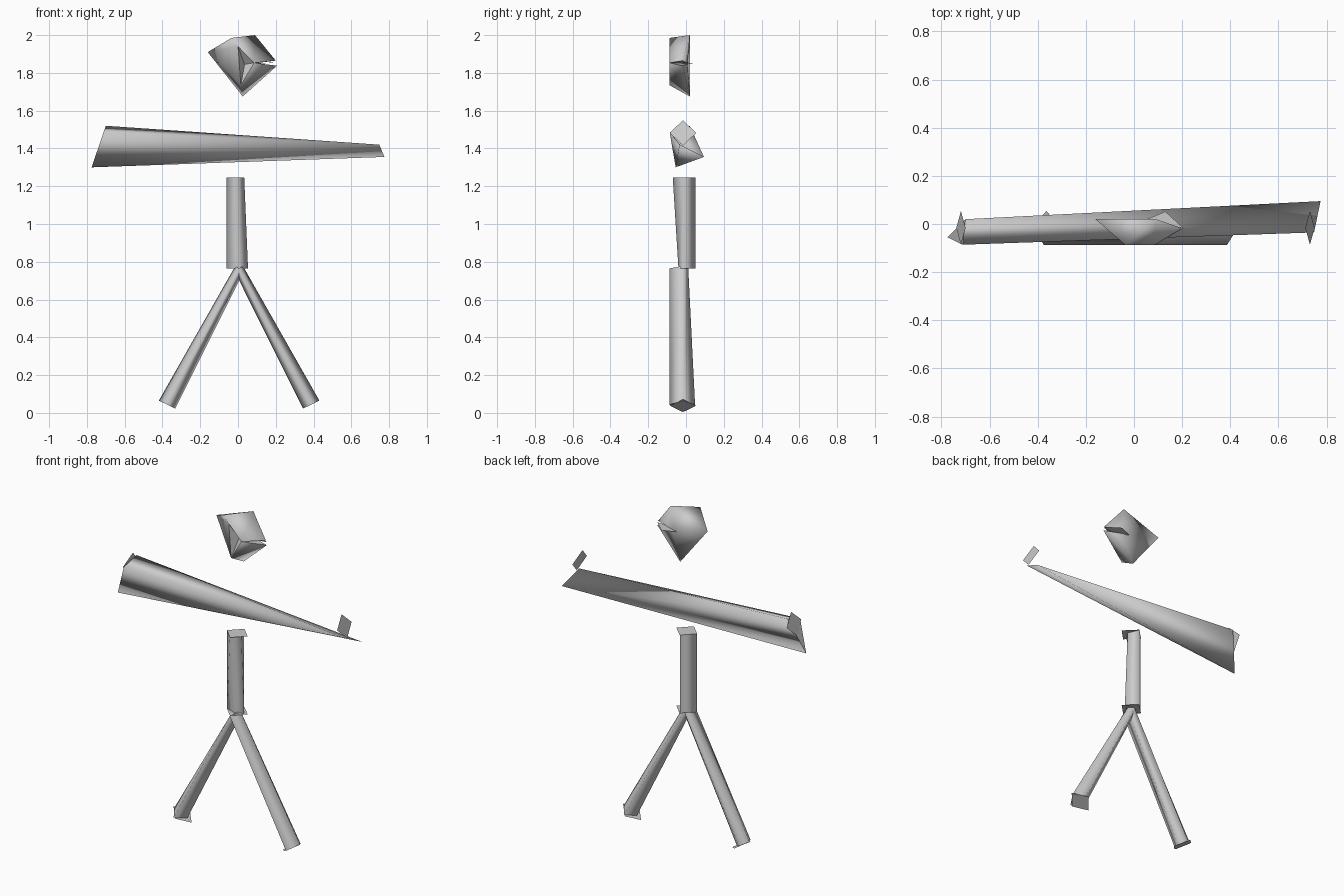
import bpy, bmesh, math
from mathutils import Vector

if "Cube" in bpy.data.objects:
    bpy.data.objects.remove(bpy.data.objects["Cube"])

grey = bpy.data.materials.new("light grey")
grey.diffuse_color = (0.6, 0.6, 0.6, 1)
grey.use_nodes = True
grey.node_tree.nodes["Principled BSDF"].inputs["Base Color"].default_value = grey.diffuse_color
CX, CY = 0.006, -0.016   # axis of the figure
R = 0.07                 # half diagonal of the limb end plates


def build(name, points, faces, smooth=True):
    """Mesh part from points and faces wound outwards."""
    me = bpy.data.meshes.new(name)
    me.from_pydata([tuple(p) for p in points], [], faces)
    me.materials.append(grey)
    ob = bpy.data.objects.new(name, me)
    bpy.context.collection.objects.link(ob)
    for p in me.polygons:
        p.use_smooth = smooth
    return ob


def tube(name, lower, upper):
    """Four-sided smooth sleeve between two rings (anticlockwise from above)."""
    area = sum(a[0] * b[1] - b[0] * a[1]
               for a, b in zip(lower, lower[1:] + lower[:1]))
    if area < 0:
        lower, upper = lower[::-1], upper[::-1]
    sides = [(i, (i + 1) % 4, (i + 1) % 4 + 4, i + 4) for i in range(4)]
    return build(name, lower + upper, sides)


def plate(name, centre, direction):
    """Diamond end plate facing along a direction in the xz plane."""
    d = Vector(direction).normalized()
    y = Vector((0, 1, 0))
    u = y.cross(d)
    c = Vector(centre)
    build(name, [c + o * R for o in (u, y, -u, -y)], [(0, 1, 2, 3)], False)


# Head: smooth shell, with a flat-faced front hollow and a slit on the right
P = dict(A=(-.16, .02, 1.91), B=(-.035, -.088, 1.985), C=(.09, .02, 2.0),
         D=(.2, -.017, 1.865), E=(.207, -.017, 1.838), F=(.025, .02, 1.675),
         H=(.085, -.088, 1.853), L=(.015, -.088, 1.735), K=(0, -.088, 1.94),
         N=(.035, -.04, 1.845), M=(.085, .008, 1.85))
keys = list(P)


def head_part(name, code, smooth):
    faces = [[keys.index(k) for k in f] for f in code.split()]
    used = sorted({i for f in faces for i in f})
    pts = [P[keys[i]] for i in used]
    ob = build(name, pts, [[used.index(i) for i in f] for f in faces], smooth)
    return ob


# Shell faces, hollow and slit all wound outwards
head_part("head", "AFL ALK AKB BKH BHC CHD LFE LEH ABC ACM AMF CDM FME"
          .replace("ABC ACM AMF CDM FME", "ABC ACM AMF CDM FME"), True)
head_part("head_hollow", "KLN LHN HKN", False)
head_part("head_slit", "HMD HEM", False)
for name in ("head",):
    me = bpy.data.objects[name].data
    bm = bmesh.new()
    bm.from_mesh(me)
    bmesh.ops.recalc_face_normals(bm, faces=bm.faces[:])
    # the back panel must face backwards
    back = max(bm.faces, key=lambda f: f.calc_center_median().y)
    if back.normal.y < 0:
        bmesh.ops.reverse_faces(bm, faces=bm.faces[:])
    bm.to_mesh(me)
    bm.free()

# Thin flap at the slit of the head
build("head_flap", [(.05, .018, 1.85), (.13, .052, 1.852), (.205, -.017, 1.855),
                    (.1, -.02, 1.848)], [(0, 3, 2, 1)], False)

# Arm beam: tapers from the broad left end to the narrow right end
P1, P2, P3 = (-.775, -.055, 1.30), (-.712, -.086, 1.485), (-.70, .02, 1.52)
Q1, Q2 = (.775, .095, 1.355), (.748, -.035, 1.42)
build("arm_beam", [P1, P2, P3, Q1, Q2],
      [(0, 4, 1), (0, 3, 4), (1, 4, 2), (2, 4, 3), (2, 3, 0)])
build("arm_end", [P1, P2, P3], [(0, 1, 2)], False)

# Torso sleeve and its end plates
tube("torso",
     [(-.062, CY, .765), (.004, -.04, .765), (.053, CY, .765), (.004, .05, .765)],
     [(-.062, CY, 1.245), (-.006, -.07, 1.245), (.033, CY, 1.245),
      (.004, .05, 1.245)])
plate("torso_top", (CX, CY, 1.245), (0, 0, 1))
plate("torso_bottom", (CX, CY, .767), (0, 0, -1))

# Legs and end plates, mirrored left and right
for s, side, back in ((-1, "left", .022), (1, "right", .048)):
    tube(side + "_leg",
         [(CX + s * .425, CY, .065), (CX + s * .38, -.088, .043),
          (CX + s * .338, CY, .023), (CX + s * .38, back, .043)],
         [(CX + s * .02, CY, .778), (CX, -.088, .765),
          (CX - s * .012, CY, .725), (CX, .012, .765)])
    plate(side + "_foot", (CX + s * .37, CY, .038), (s * .38, 0, -.69))
    plate(side + "_hand", (CX + s * .725, CY, 1.482), (s * .735, 0, .21))
